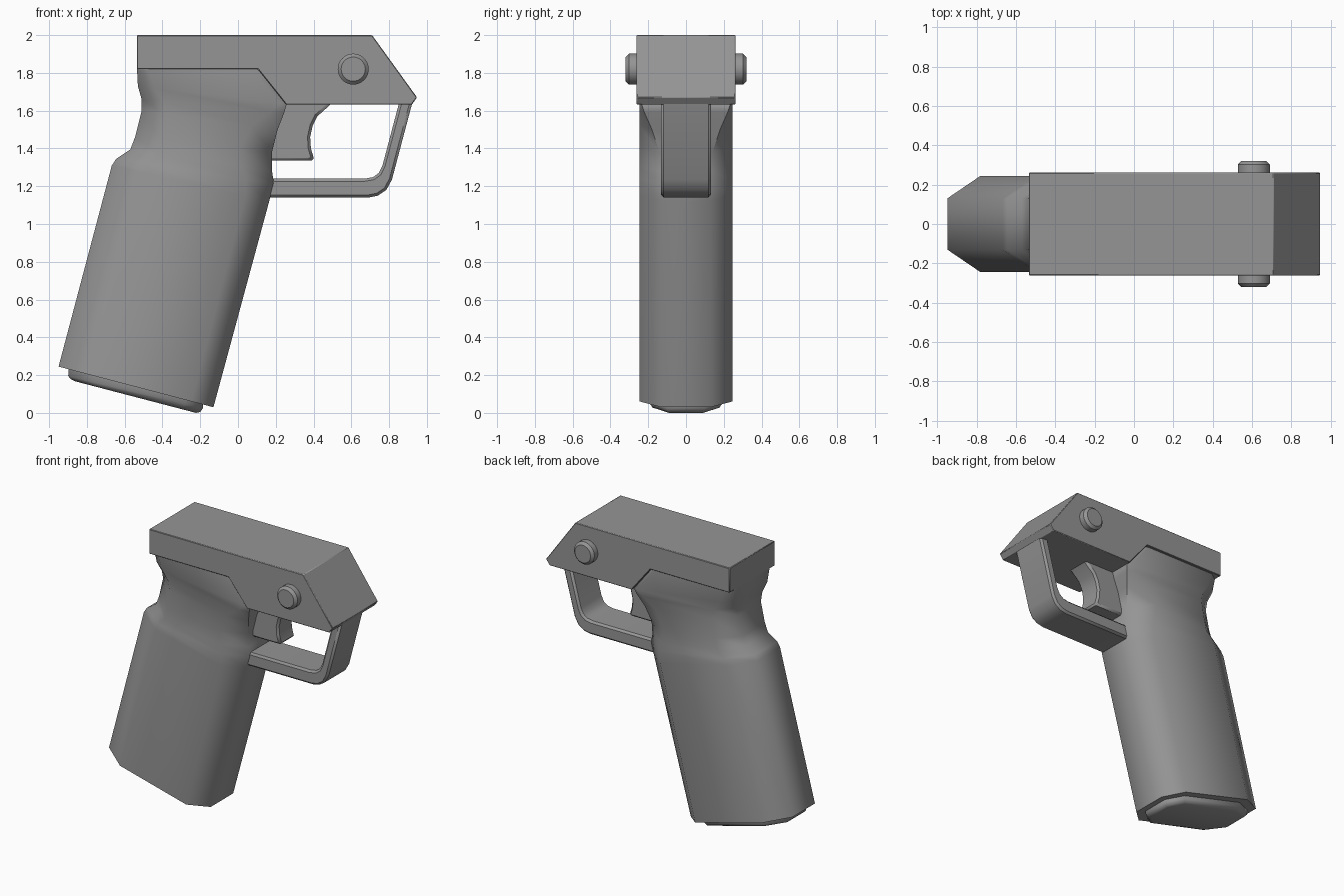
import bpy, bmesh
from math import radians, pi
from mathutils import Vector

if "Cube" in bpy.data.objects:
    bpy.data.objects.remove(bpy.data.objects["Cube"])

dark = bpy.data.materials.new("dark_grey")
dark.diffuse_color = (.3, .3, .3, 1)
dark.use_nodes = True
dark.node_tree.nodes["Principled BSDF"].inputs["Base Color"].default_value = dark.diffuse_color


def finish(name, bm, bevel=0.0, angle=30):
    bmesh.ops.recalc_face_normals(bm, faces=bm.faces[:])
    mesh = bpy.data.meshes.new(name)
    bm.to_mesh(mesh)
    bm.free()
    mesh.materials.append(dark)
    ob = bpy.data.objects.new(name, mesh)
    bpy.context.collection.objects.link(ob)
    if bevel:
        mod = ob.modifiers.new("chamfer", 'BEVEL')
        mod.width, mod.segments = bevel, 1
        mod.limit_method, mod.angle_limit = 'ANGLE', radians(35)
    bpy.ops.object.select_all(action='DESELECT')
    ob.select_set(True)
    bpy.context.view_layer.objects.active = ob
    bpy.ops.object.shade_smooth_by_angle(angle=radians(angle))
    return ob


def loft(name, rings, **kw):
    bm = bmesh.new()
    loops = [[bm.verts.new(p) for p in ring] for ring in rings]
    n = len(loops[0])
    for a, b in zip(loops, loops[1:]):
        for i in range(n):
            bm.faces.new((a[i], a[(i + 1) % n], b[(i + 1) % n], b[i]))
    bm.faces.new(loops[0])
    bm.faces.new(loops[-1])
    return finish(name, bm, **kw)


def slab(name, profile, half, **kw):
    return loft(name, [[(x, y, z) for x, z in profile] for y in (-half, half)], **kw)


def octagon(back, front, side, wb, cb, wf, cf):
    """Chamfered section running between two points of the side profile."""
    b, f = Vector((back[0], 0, back[1])), Vector((front[0], 0, front[1]))
    u = (f - b).normalized()
    half = [(b, wb), (b + u * cb, side), (f - u * cf, side), (f, wf)]
    return [p + Vector((0, w, 0)) for p, w in half] + \
           [p - Vector((0, w, 0)) for p, w in reversed(half)]


# Receiver frame with a notch for the top of the grip
slab("frame", [(-.535, 2), (.71, 2), (.948, 1.67), (.92, 1.632), (.255, 1.632),
               (.105, 1.82), (-.535, 1.82)], .262, bevel=.004)

# Grip: back point, front point, then half width and chamfer length at back and front
sections = [
    ((-.95, .245), (-.13, .03), .13, .175, .13, .12),
    ((-.668, 1.31), (.165, 1.12), .13, .175, .13, .13),
    ((-.645, 1.345), (.19, 1.215), .13, .17, .13, .15),
    ((-.57, 1.395), (.18, 1.28), .13, .15, .13, .16),
    ((-.545, 1.46), (.18, 1.38), .13, .14, .14, .17),
    ((-.51, 1.60), (.21, 1.50), .135, .13, .18, .14),
    ((-.51, 1.66), (.245, 1.59), .15, .12, .22, .07),
    ((-.53, 1.73), (.258, 1.635), .18, .09, .235, .03),
    ((-.535, 1.825), (.10, 1.825), .20, .06, .235, .03),
]
loft("grip", [octagon(b, f, .245, *c) for b, f, *c in sections], angle=60)

# Base plate under the grip
loft("base_plate", [
    octagon((-.895, .25), (-.185, .06), .19, .10, .14, .10, .10),
    octagon((-.899, .195), (-.185, .025), .19, .10, .14, .10, .10),
    octagon((-.885, .178), (-.200, .005), .178, .095, .135, .095, .095),
    octagon((-.865, .168), (-.222, .0), .16, .09, .13, .09, .09)], angle=60)

# Trigger guard
slab("trigger_guard", [(.1, 1.14), (.69, 1.14), (.74, 1.15), (.785, 1.18), (.815, 1.235),
                       (.925, 1.65), (.855, 1.65), (.765, 1.31), (.745, 1.27), (.715, 1.248),
                       (.67, 1.24), (.1, 1.24)], .132, bevel=.014, angle=35)

# Trigger with a concave face
slab("trigger", [(.1, 1.66), (.52, 1.66), (.42, 1.57), (.395, 1.52), (.382, 1.46),
                 (.386, 1.40), (.405, 1.335), (.1, 1.335)], .085, bevel=.014, angle=35)

# Cross pin through the frame
bm = bmesh.new()
bmesh.ops.create_cone(bm, cap_ends=True, segments=32, radius1=.082, radius2=.082, depth=.64)
pin = finish("cross_pin", bm, bevel=.018)
pin.rotation_euler.x = pi / 2
pin.location = (.61, 0, 1.82)
